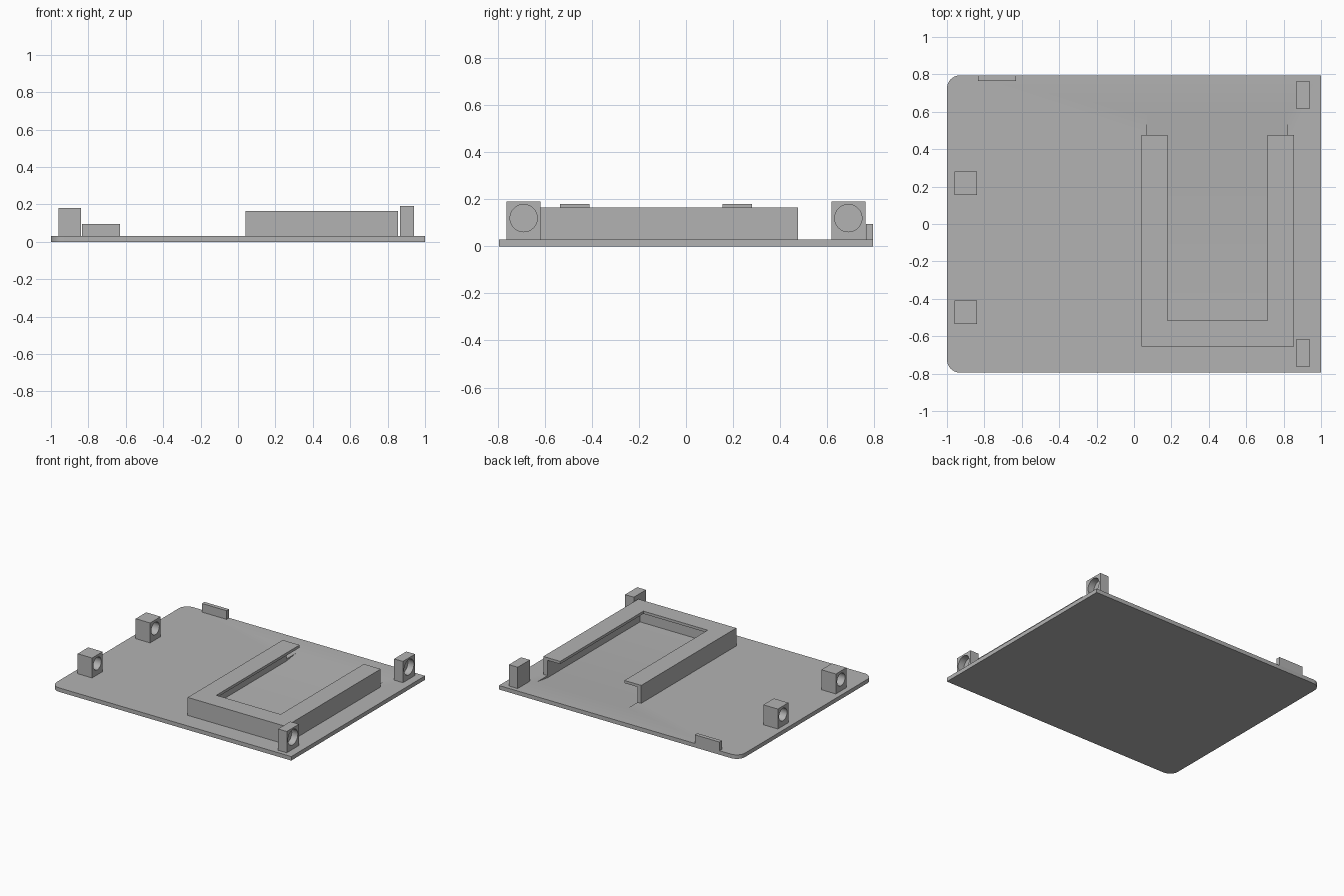
import bpy, bmesh, math
from mathutils import Matrix

if "Cube" in bpy.data.objects:
    bpy.data.objects.remove(bpy.data.objects["Cube"])

grey = bpy.data.materials.new("light grey")
grey.diffuse_color = (0.45, 0.45, 0.45, 1)
grey.use_nodes = True
grey.node_tree.nodes["Principled BSDF"].inputs["Base Color"].default_value = grey.diffuse_color


def finish(name, bm):
    bmesh.ops.recalc_face_normals(bm, faces=bm.faces[:])
    me = bpy.data.meshes.new(name)
    bm.to_mesh(me)
    bm.free()
    me.materials.append(grey)
    ob = bpy.data.objects.new(name, me)
    bpy.context.collection.objects.link(ob)
    return ob


def prism(name, points, offset):
    """Closed polygon extruded along an offset vector."""
    bm = bmesh.new()
    face = bm.faces.new([bm.verts.new(p) for p in points])
    new = bmesh.ops.extrude_face_region(bm, geom=[face])["geom"]
    verts = [g for g in new if isinstance(g, bmesh.types.BMVert)]
    bmesh.ops.translate(bm, verts=verts, vec=offset)
    return finish(name, bm)


def box(name, x0, x1, y0, y1, z0, z1):
    return prism(name, [(x0, y0, z0), (x1, y0, z0), (x1, y1, z0), (x0, y1, z0)],
                 (0, 0, z1 - z0))


def cylinder_x(name, x0, x1, y, z, r):
    bm = bmesh.new()
    m = Matrix.Translation(((x0 + x1) / 2, y, z)) @ Matrix.Rotation(math.pi / 2, 4, 'Y')
    bmesh.ops.create_cone(bm, cap_ends=True, segments=48, radius1=r, radius2=r,
                          depth=x1 - x0, matrix=m)
    return finish(name, bm)


def boolean(ob, tool, operation):
    """Apply a boolean and remove the helper."""
    tool.hide_render = True
    mod = ob.modifiers.new("boolean", 'BOOLEAN')
    mod.operation, mod.object, mod.solver = operation, tool, 'EXACT'
    bpy.context.view_layer.objects.active = ob
    bpy.ops.object.modifier_apply(modifier=mod.name)
    bpy.data.objects.remove(tool)


def smooth(ob):
    bpy.ops.object.select_all(action='DESELECT')
    ob.select_set(True)
    bpy.context.view_layer.objects.active = ob
    bpy.ops.object.shade_smooth_by_angle(angle=math.radians(30))


W, T, R = 0.795, 0.03, 0.07  # half depth, plate thickness, corner radius

# Base plate with two rounded corners on the left
outline = [(1, -W, 0), (1, W, 0)]
for cy, start in ((W - R, 90), (-W + R, 180)):
    for i in range(11):
        a = math.radians(start + 9 * i)
        outline.append((-1 + R + R * math.cos(a), cy + R * math.sin(a), 0))
cover = prism("cover_plate", outline, (0, 0, T))

# U-shaped holder: outer block, slot under the lip with a shallow entry ramp, top opening
boolean(cover, box("holder_block", 0.04, 0.855, -0.655, 0.475, 0.01, 0.165), 'UNION')
slot = [(0.07, -0.625, 0.014), (0.07, 0.475, 0.014), (0.07, 0.59, T),
        (0.07, 0.59, 0.145), (0.07, -0.625, 0.145)]
boolean(cover, prism("slot_cutter", slot, (0.75, 0, 0)), 'DIFFERENCE')
boolean(cover, box("opening_cutter", 0.18, 0.715, -0.515, 0.7, 0.1, 0.3), 'DIFFERENCE')
smooth(cover)

# Left hinge posts with through holes
for label, y in (("front", -0.4725), ("back", 0.2175)):
    post = box("left_post_" + label, -0.96, -0.84, y - 0.0625, y + 0.0625, T, 0.18)
    boolean(post, cylinder_x("hole", -1.1, -0.7, y, 0.115, 0.047), 'DIFFERENCE')
    smooth(post)

# Right magnet posts with blind holes
for label, y in (("front", -0.69), ("back", 0.69)):
    post = box("right_post_" + label, 0.867, 0.94, y - 0.0725, y + 0.0725, T, 0.19)
    boolean(post, cylinder_x("pocket", 0.89, 1.1, y, 0.12, 0.058), 'DIFFERENCE')
    smooth(post)

# Rear locating tab
box("rear_tab", -0.835, -0.63, 0.765, W, T, 0.095)
